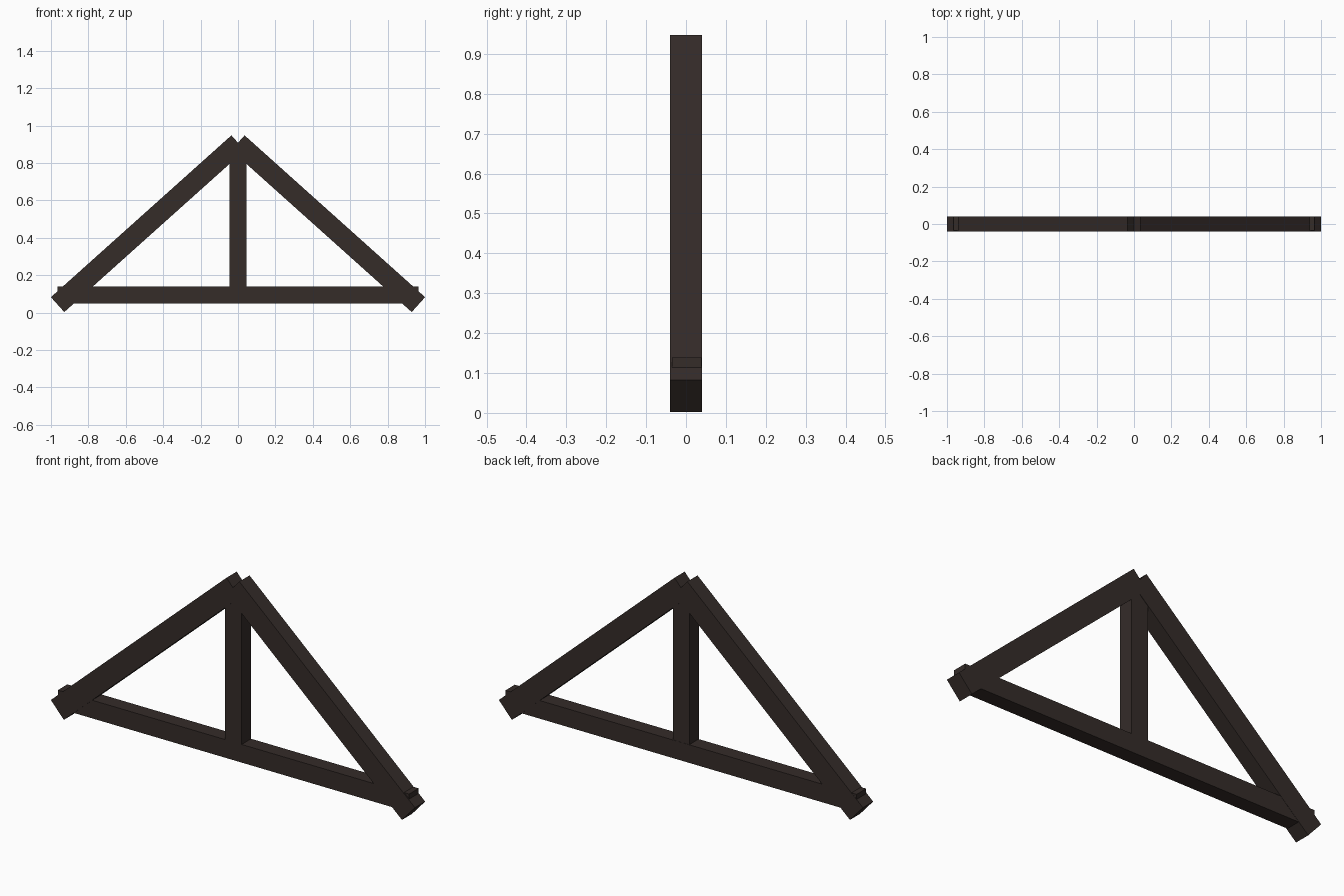
import bpy
from math import atan2, hypot
from mathutils import Matrix

if "Cube" in bpy.data.objects:
    bpy.data.objects.remove(bpy.data.objects["Cube"])

wood = bpy.data.materials.new("dark_wood")
wood.diffuse_color = (0.035, 0.025, 0.022, 1)
wood.use_nodes = True
wood.node_tree.nodes["Principled BSDF"].inputs["Base Color"].default_value = wood.diffuse_color


def beam(name, size, center, angle=0.0):
    """Box beam, tilted about the y axis, with its transform baked in."""
    bpy.ops.mesh.primitive_cube_add(size=1)
    ob = bpy.context.object
    ob.name = name
    ob.data.transform(Matrix.Translation(center)
                      @ Matrix.Rotation(angle, 4, 'Y')
                      @ Matrix.Diagonal((*size, 1)))
    ob.data.materials.append(wood)
    return ob


# sloping rafters, crossing at the ridge
run, rise, depth = 0.965, 0.865, 0.107
length = hypot(run, rise)
slope = atan2(rise, run)
for side, name in ((-1, "left_rafter"), (1, "right_rafter")):
    beam(name, (length, 0.08, depth), (side * 0.482, 0, 0.475), side * slope)

# horizontal tie beam, slightly thinner than the rafters
beam("tie_beam", (1.93, 0.074, 0.09), (0, 0.002, 0.094))

# upright king post between tie beam and ridge
beam("king_post", (0.09, 0.076, 0.76), (0, 0, 0.49))
